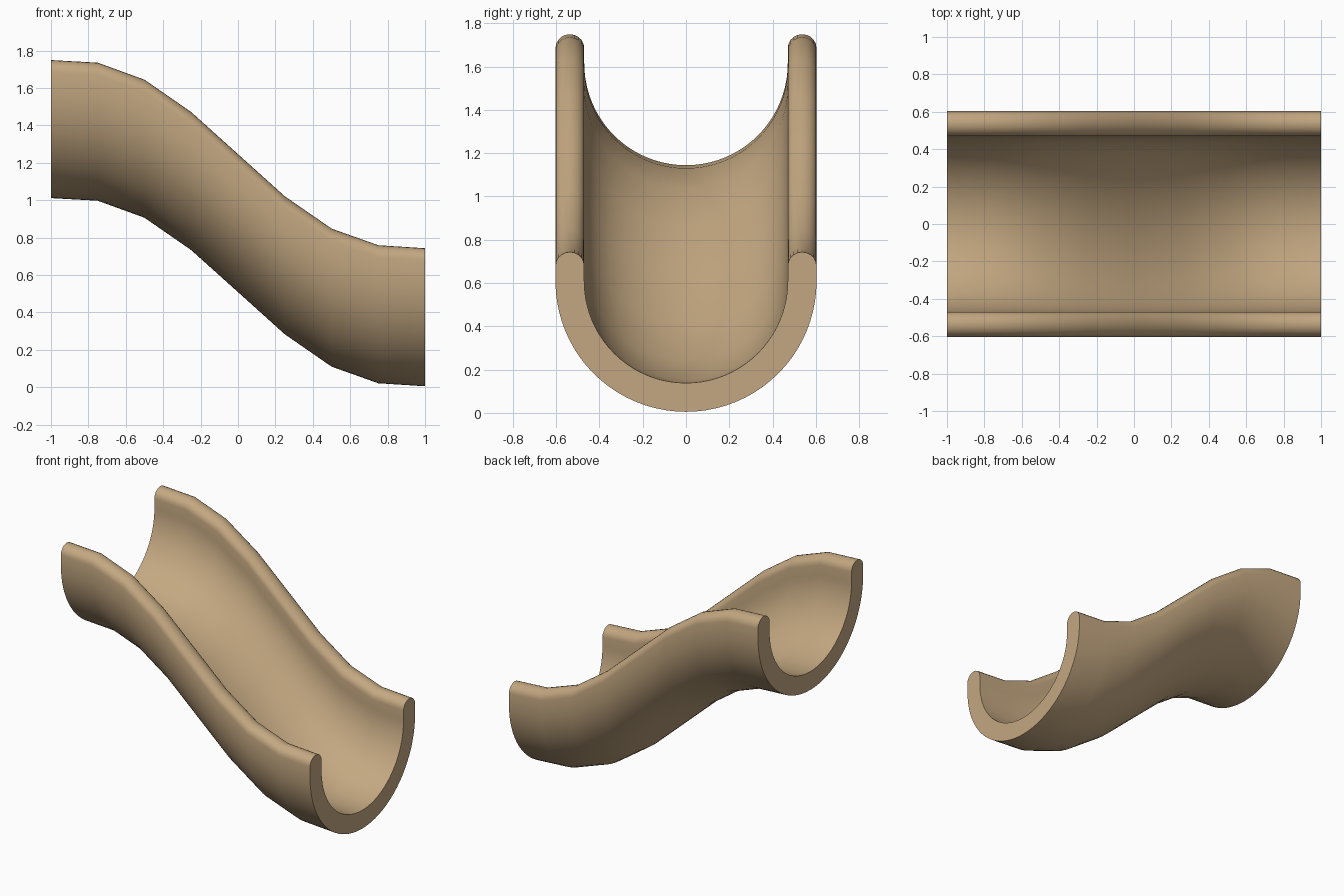
import bpy, bmesh, math

if "Cube" in bpy.data.objects:
    bpy.data.objects.remove(bpy.data.objects["Cube"])

# Colour
tan = bpy.data.materials.new("tan")
tan.diffuse_color = (0.55, 0.39, 0.22, 1.0)
tan.use_nodes = True
tan.node_tree.nodes["Principled BSDF"].inputs["Base Color"].default_value = tan.diffuse_color

# U-shaped cross-section (y, z): round trough, straight sides, rounded rims
R_OUT, R_IN, Z_MID, Z_RIM = 0.603, 0.47, 0.608, 0.679
R_RIM = (R_OUT - R_IN) / 2
Y_RIM = (R_OUT + R_IN) / 2


def arc(cy, cz, ry, rz, start, end, steps):
    return [(cy + ry * math.cos(math.radians(start + (end - start) * i / steps)),
             cz + rz * math.sin(math.radians(start + (end - start) * i / steps)))
            for i in range(steps + 1)]


section = (arc(0, Z_MID, R_OUT, R_OUT, 180, 360, 40)
           + arc(Y_RIM, Z_RIM, R_RIM, 0.064, 0, 180, 10)
           + arc(0, Z_MID, R_IN, R_IN, 360, 180, 40)
           + arc(-Y_RIM, Z_RIM, R_RIM, 0.064, 0, 180, 10))

# Height of the section at nine stations along x (S-shaped slope)
heights = [1.006, 0.992, 0.901, 0.728, 0.503, 0.278, 0.105, 0.016, 0.0]

# Sweep the section down the slope
bm = bmesh.new()
rings = [[bm.verts.new((-1 + 0.25 * i, y, z + h)) for y, z in section]
         for i, h in enumerate(heights)]
n = len(section)
for a, b in zip(rings, rings[1:]):
    for j in range(n):
        k = (j + 1) % n
        bm.faces.new((a[j], a[k], b[k], b[j]))

# Flat end caps
bm.faces.new(rings[0])
bm.faces.new(rings[-1])
bmesh.ops.recalc_face_normals(bm, faces=bm.faces)

mesh = bpy.data.meshes.new("slide_trough")
bm.to_mesh(mesh)
bm.free()
mesh.materials.append(tan)
trough = bpy.data.objects.new("slide_trough", mesh)
bpy.context.collection.objects.link(trough)

# Smooth surface with sharp end edges
bpy.context.view_layer.objects.active = trough
trough.select_set(True)
bpy.ops.object.shade_smooth_by_angle(angle=math.radians(40))
